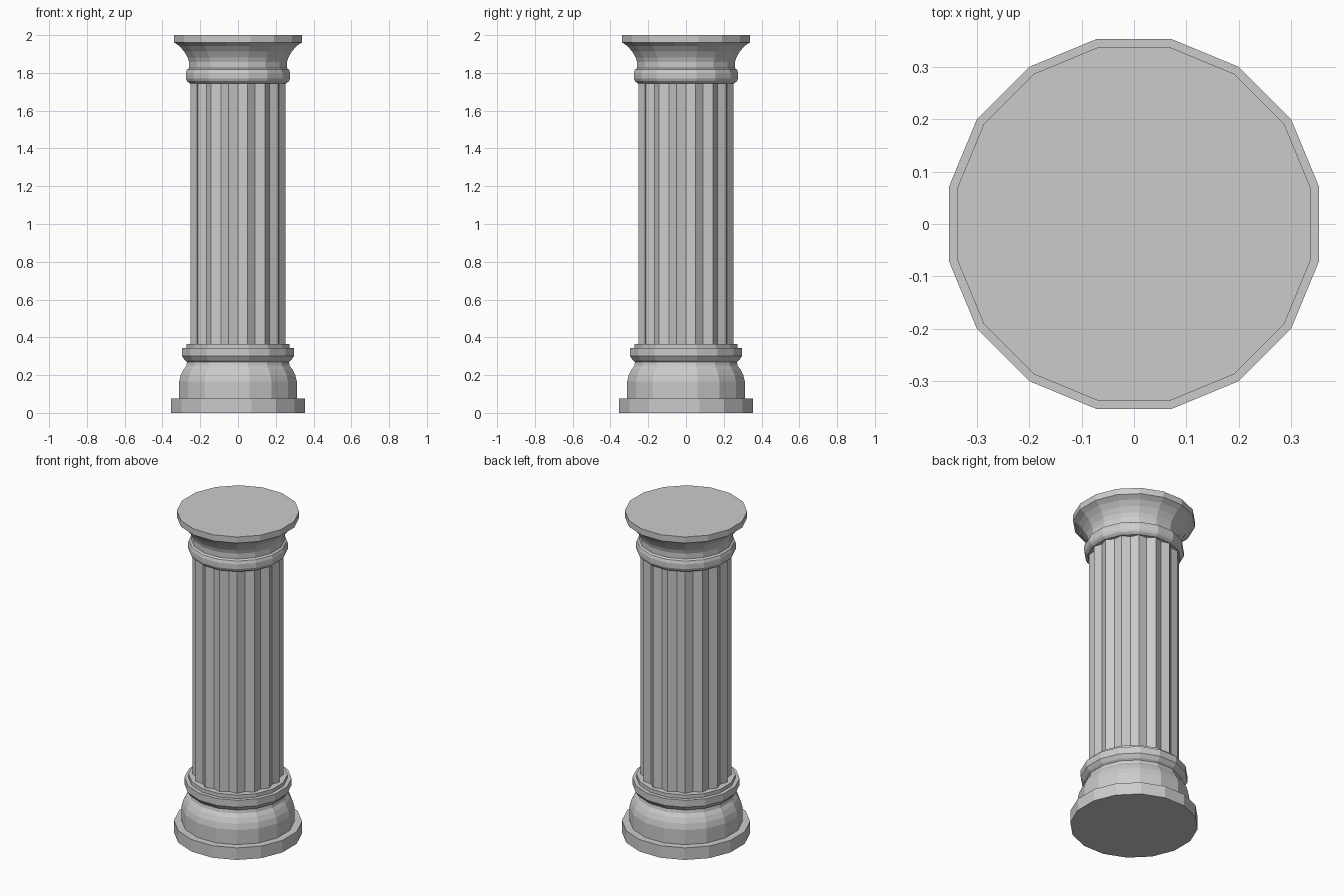
import bpy
import bmesh
from math import cos, sin, pi

SIDES = 16
STEP = 2 * pi / SIDES

cube = bpy.data.objects.get("Cube")
if cube:
    bpy.data.objects.remove(cube, do_unlink=True)


def stack_rings(name, rings):
    """Skin a list of (outline, height) rings and cap both ends."""
    bm = bmesh.new()
    loops = [[bm.verts.new((x, y, z)) for x, y in outline] for outline, z in rings]
    for low, high in zip(loops, loops[1:]):
        n = len(low)
        for i in range(n):
            j = (i + 1) % n
            bm.faces.new((low[i], low[j], high[j], high[i]))
    bm.faces.new(loops[0][::-1])
    bm.faces.new(loops[-1])
    mesh = bpy.data.meshes.new(name)
    bm.to_mesh(mesh)
    bm.free()
    obj = bpy.data.objects.new(name, mesh)
    bpy.context.collection.objects.link(obj)
    return obj


def polygon(radius):
    return [(radius * cos((i + 0.5) * STEP), radius * sin((i + 0.5) * STEP))
            for i in range(SIDES)]


def fluted(ridge, valley):
    points = []
    for i in range(2 * SIDES):
        r = ridge if i % 2 else valley
        points.append((r * cos(i * STEP / 2), r * sin(i * STEP / 2)))
    return points


def turned(name, profile):
    return stack_rings(name, [(polygon(r), z) for r, z in profile])


# Base: plinth, rounded foot, collar and top step
turned("base", [
    (0.361, 0), (0.361, 0.075), (0.318, 0.075), (0.318, 0.165),
    (0.309, 0.2), (0.294, 0.23), (0.279, 0.25), (0.275, 0.27),
    (0.286, 0.278), (0.302, 0.3), (0.302, 0.343), (0.279, 0.343),
    (0.279, 0.365),
])

# Shaft with one flute per side
flutes = fluted(0.256, 0.235)
stack_rings("fluted_shaft", [(flutes, 0.36), (flutes, 1.75)])

# Capital: rounded ring, neck, flared bell and flat top slab
turned("capital", [
    (0.262, 1.745), (0.276, 1.757), (0.282, 1.77), (0.282, 1.8),
    (0.276, 1.818), (0.264, 1.825), (0.264, 1.858), (0.272, 1.882),
    (0.291, 1.914), (0.316, 1.942), (0.345, 1.962), (0.345, 2),
])
